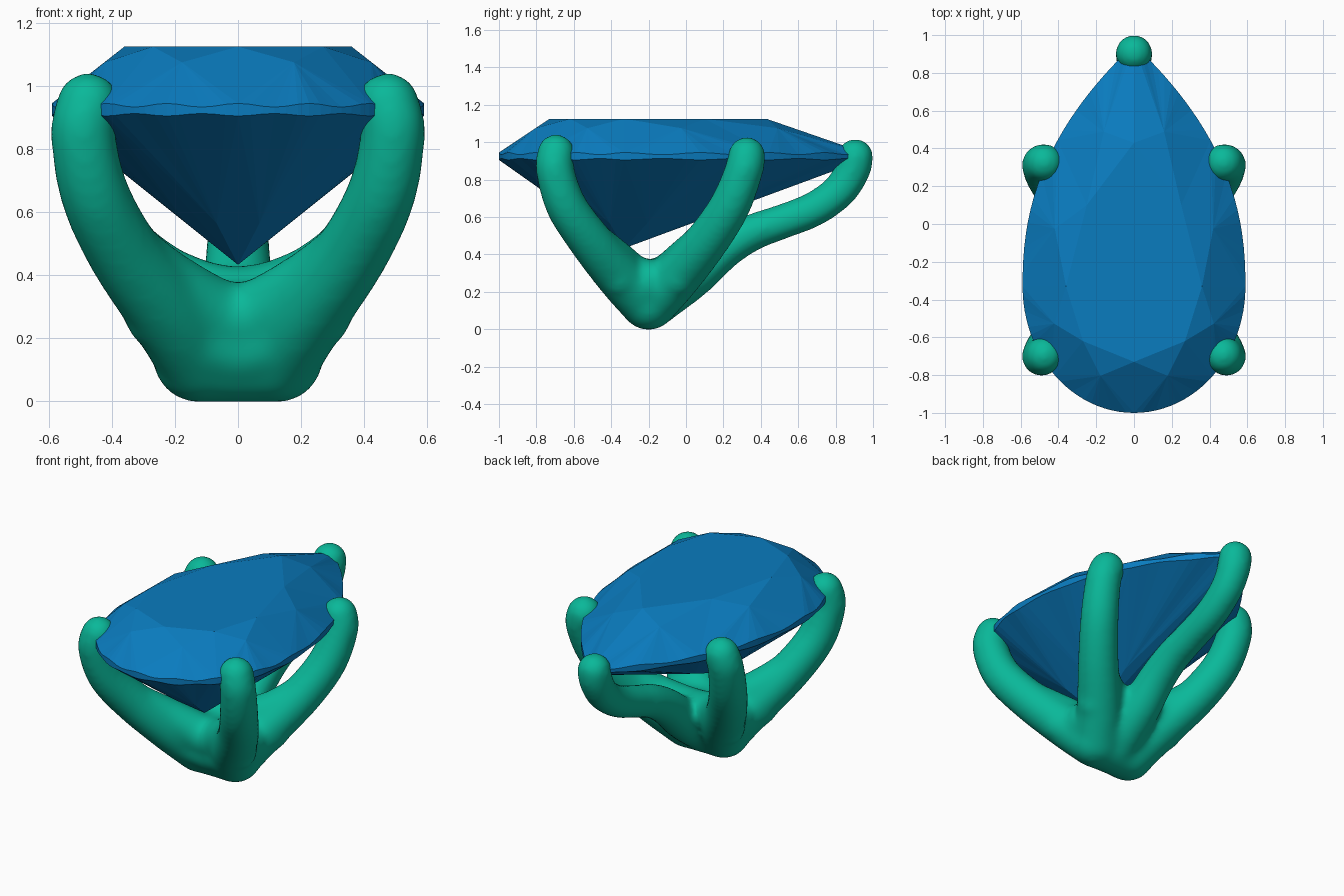
import bpy, bmesh, math
from mathutils import Vector, Matrix

if "Cube" in bpy.data.objects:
    bpy.data.objects.remove(bpy.data.objects["Cube"])


def material(name, rgb):
    m = bpy.data.materials.new(name)
    m.diffuse_color = (*rgb, 1)
    m.use_nodes = True
    m.node_tree.nodes["Principled BSDF"].inputs["Base Color"].default_value = m.diffuse_color
    return m


def make_object(name, bm, mat):
    bmesh.ops.recalc_face_normals(bm, faces=bm.faces)
    me = bpy.data.meshes.new(name)
    bm.to_mesh(me)
    bm.free()
    me.materials.append(mat)
    ob = bpy.data.objects.new(name, me)
    bpy.context.collection.objects.link(ob)
    return ob


# Pear outline: half ellipse at the front, pointed curve at the back
def outline(u):
    a = u * 2 * math.pi
    side = 1 if a <= math.pi else -1
    a = min(a, 2 * math.pi - a)
    if a <= math.pi / 2:
        return Vector((side * 0.59 * math.sin(a), -0.33 - 0.67 * math.cos(a), 0))
    p = a - math.pi / 2
    t = 0.5 * (math.sin(p) + p / (math.pi / 2))
    return Vector((side * 0.59 * max(0, 1 - t ** 2.3), -0.33 + 1.28 * t, 0))


# Faceted pear-cut gem
def build_gem():
    bm = bmesh.new()
    n = 96
    step = n // 8
    ring = [outline(i / n) for i in range(n)]
    wave = [math.cos(16 * 2 * math.pi * i / n) for i in range(n)]
    top = [bm.verts.new((p.x, p.y, 0.939 + 0.006 * w)) for p, w in zip(ring, wave)]
    low = [bm.verts.new((p.x, p.y, 0.909 - 0.004 * w)) for p, w in zip(ring, wave)]
    for i in range(n):
        j = (i + 1) % n
        bm.faces.new((low[i], low[j], top[j], top[i]))

    half = [(0, -0.73), (0.27, -0.62), (0.36, -0.33), (0.25, 0.1), (0, 0.43)]
    pts = half + [(-x, y) for x, y in half[3:0:-1]]
    table = [bm.verts.new((x, y, 1.125)) for x, y in pts]
    bm.faces.new(table)
    tip = Vector((0, -0.33, 0.433))
    culet = bm.verts.new(tip)

    star, lower = [], []
    for i in range(8):
        mid = (table[i].co + table[(i + 1) % 8].co) / 2
        g = ring[i * step + step // 2]
        s = mid.lerp(g, 0.47)
        star.append(bm.verts.new((s.x, s.y, 1.075)))
        f = 0.3
        q = tip.lerp(g, f)
        lower.append(bm.verts.new((q.x, q.y, tip.z + f * 0.924 * 0.475)))

    for i in range(8):
        bm.faces.new((table[i], table[(i + 1) % 8], star[i]))
        # kite facets, split along their long diagonal
        for end, mids, rim in ((table[i], star, top), (culet, lower, low)):
            g = rim[i * step]
            bm.faces.new((end, mids[i - 1], g))
            bm.faces.new((end, g, mids[i]))
        # girdle facets
        for k in range(step):
            a, b = i * step + k, (i * step + k + 1) % n
            bm.faces.new((star[i], top[a], top[b]))
            bm.faces.new((lower[i], low[a], low[b]))
    return make_object("gem", bm, material("gem_blue", (0.003, 0.2, 0.52)))


def spline(a, b, c, d, t):
    return 0.5 * (2 * b + (c - a) * t + (2 * a - 5 * b + 4 * c - d) * t * t
                  + (3 * b - a - 3 * c + d) * t ** 3)


# Swept tube through (x, y, z, radius) points, with a ball at each end
def prong(bm, path, sides=24, cuts=6):
    p = [Vector(q) for q in path]
    for q in (p[0], p[-1]):
        bmesh.ops.create_icosphere(bm, subdivisions=4, radius=q[3],
                                   matrix=Matrix.Translation(q.to_3d()))
    p = [2 * p[0] - p[1]] + p + [2 * p[-1] - p[-2]]
    line = [spline(*p[i - 1:i + 3], k / cuts)
            for i in range(1, len(p) - 2) for k in range(cuts)] + [p[-2]]
    rings, side = [], None
    for i, v in enumerate(line):
        tan = (line[min(i + 1, len(line) - 1)] - line[max(i - 1, 0)]).to_3d().normalized()
        side = tan.orthogonal() if side is None else side - tan * side.dot(tan)
        side.normalize()
        up = tan.cross(side)
        rings.append([bm.verts.new(v.to_3d() + v[3] * (side * math.cos(a) + up * math.sin(a)))
                      for a in (2 * math.pi * k / sides for k in range(sides))])
    for r, s in zip(rings, rings[1:]):
        for k in range(sides):
            m = (k + 1) % sides
            bm.faces.new((r[k], r[m], s[m], s[k]))
    bm.faces.new(rings[0][::-1])
    bm.faces.new(rings[-1])


def build_setting():
    bm = bmesh.new()
    for s in (1, -1):
        # front prongs
        prong(bm, [(s * 0.475, -0.695, 0.942, 0.102), (s * 0.491, -0.70, 0.85, 0.104),
                   (s * 0.455, -0.64, 0.66, 0.111), (s * 0.36, -0.51, 0.47, 0.118),
                   (s * 0.22, -0.35, 0.28, 0.13), (s * 0.12, -0.21, 0.135, 0.138)])
        # side prongs
        prong(bm, [(s * 0.475, 0.325, 0.928, 0.102), (s * 0.491, 0.31, 0.85, 0.104),
                   (s * 0.455, 0.235, 0.66, 0.111), (s * 0.36, 0.11, 0.47, 0.118),
                   (s * 0.22, -0.05, 0.28, 0.13), (s * 0.12, -0.19, 0.135, 0.138)])
    # rear prong under the point
    prong(bm, [(0, 0.905, 0.922, 0.099), (0, 0.89, 0.85, 0.097), (0, 0.82, 0.74, 0.095),
               (0, 0.68, 0.64, 0.095), (0, 0.5, 0.57, 0.095), (0, 0.35, 0.515, 0.1),
               (0, 0.2, 0.425, 0.108), (0, 0.03, 0.28, 0.12), (0, -0.18, 0.135, 0.13)])
    # base bars joining left and right
    for w, y, z, r in ((0.13, -0.2, 0.135, 0.139), (0.18, -0.2, 0.245, 0.13)):
        prong(bm, [(-w, y, z, r), (0, y, z, r), (w, y, z, r)])
    # sagging webs between the front pair and between the side pair
    for pts in ([(0.36, -0.51, 0.5, 0.09), (0.2, -0.36, 0.355, 0.11), (0, -0.27, 0.255, 0.12)],
                [(0.36, 0.11, 0.5, 0.09), (0.2, -0.01, 0.37, 0.11), (0, -0.06, 0.31, 0.12)],
                [(0.26, -0.36, 0.27, 0.1), (0.13, -0.28, 0.2, 0.12), (0, -0.24, 0.17, 0.13)],
                [(0.26, -0.04, 0.27, 0.1), (0.13, -0.12, 0.2, 0.12), (0, -0.14, 0.18, 0.13)]):
        prong(bm, pts + [(-x, y, z, r) for x, y, z, r in pts[-2::-1]])
    ob = make_object("prong_setting", bm, material("setting_green", (0.003, 0.48, 0.32)))
    # fuse the tubes into one soft casting
    fuse = ob.modifiers.new("fuse", 'REMESH')
    fuse.mode = 'VOXEL'
    fuse.voxel_size = 0.016
    fuse.use_smooth_shade = True
    soft = ob.modifiers.new("soften", 'SMOOTH')
    soft.factor = 0.5
    soft.iterations = 26
    return ob


build_gem()
build_setting()
